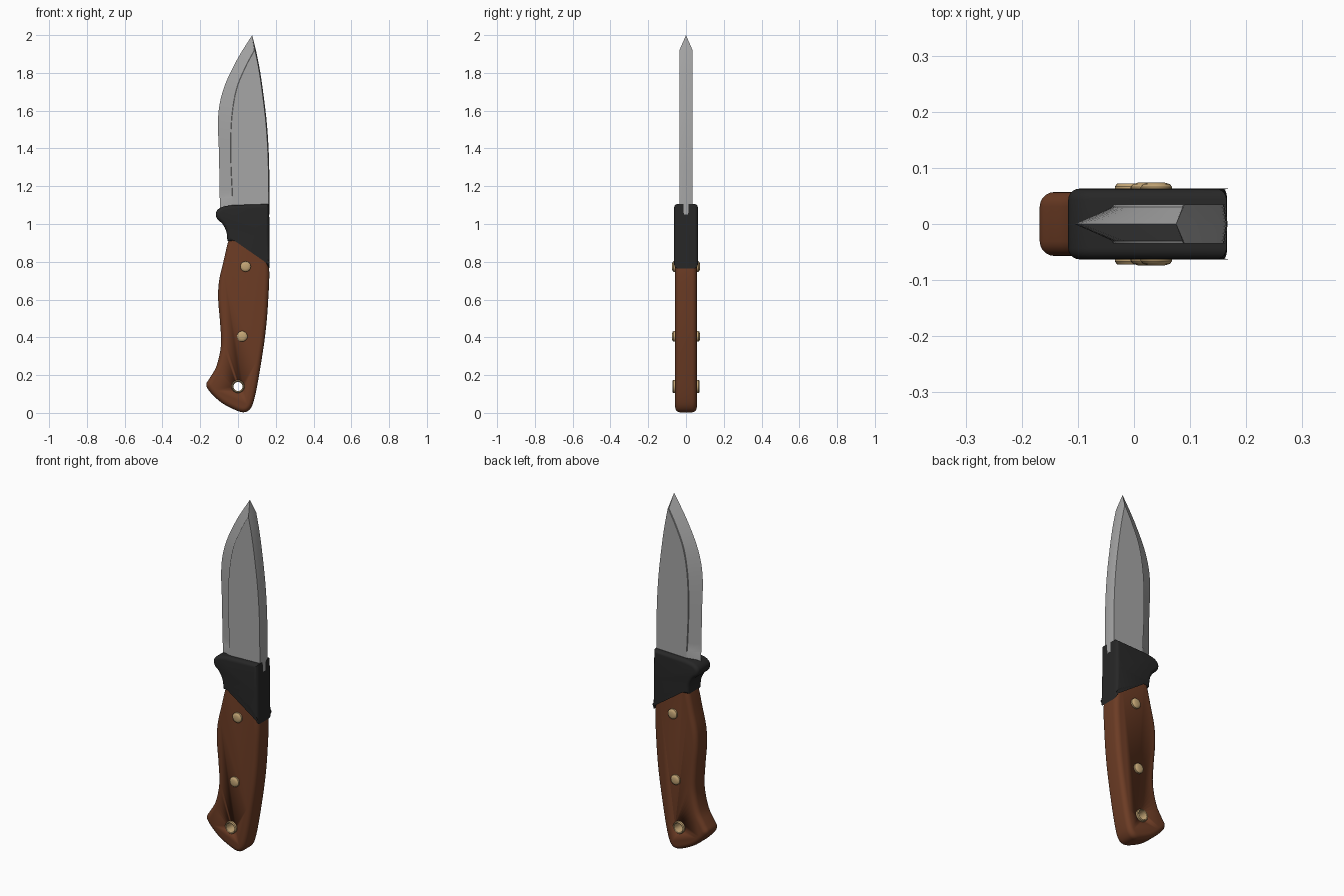
import bpy, bmesh, math
from mathutils import Vector

cube = bpy.data.objects.get("Cube")
if cube:
    bpy.data.objects.remove(cube, do_unlink=True)


def material(name, rgb, rough=0.5):
    m = bpy.data.materials.new(name)
    m.use_nodes = True
    m.diffuse_color = (*rgb, 1)
    bsdf = m.node_tree.nodes["Principled BSDF"]
    bsdf.inputs["Base Color"].default_value = (*rgb, 1)
    bsdf.inputs["Roughness"].default_value = rough
    return m


STEEL = material("steel grey", (0.38, 0.38, 0.38), 0.4)
BLACK = material("guard black", (0.02, 0.02, 0.02))
WOOD = material("wood brown", (0.15, 0.045, 0.018))
BRASS = material("brass", (0.55, 0.38, 0.18), 0.4)


def finish(name, bm, mat, angle=35):
    bmesh.ops.recalc_face_normals(bm, faces=bm.faces)
    me = bpy.data.meshes.new(name)
    bm.to_mesh(me)
    bm.free()
    me.materials.append(mat)
    ob = bpy.data.objects.new(name, me)
    bpy.context.collection.objects.link(ob)
    bpy.ops.object.select_all(action='DESELECT')
    bpy.context.view_layer.objects.active = ob
    ob.select_set(True)
    bpy.ops.object.shade_smooth_by_angle(angle=math.radians(angle))
    return ob


def smooth_path(pts, steps):
    """Open Catmull-Rom curve through 2D points."""
    p = [Vector(q) for q in pts]
    p = [2 * p[0] - p[1]] + p + [2 * p[-1] - p[-2]]
    out = []
    for a, b, c, d in zip(p, p[1:], p[2:], p[3:]):
        for i in range(steps):
            t = i / steps
            out.append(0.5 * (2 * b + (c - a) * t + (2 * a - 5 * b + 4 * c - d) * t * t
                              + (3 * b - a - 3 * c + d) * t ** 3))
    return out + [p[-2]]


def inset(loop, dist):
    """Mitred inward offset of a counter-clockwise closed loop."""
    out = []
    for i, p in enumerate(loop):
        e1 = (p - loop[i - 1]).normalized()
        e2 = (loop[(i + 1) % len(loop)] - p).normalized()
        n1, n2 = Vector((-e1.y, e1.x)), Vector((-e2.y, e2.x))
        out.append(p + (n1 + n2) * dist / max(1 + n1.dot(n2), 0.5))
    return out


def bridge(bm, rings, closed=False):
    pairs = list(zip(rings, rings[1:]))
    if closed:
        pairs.append((rings[-1], rings[0]))
    for a, b in pairs:
        n = len(a)
        for i in range(n):
            j = (i + 1) % n
            bm.faces.new((a[i], a[j], b[j], b[i]))


def rounded_slab(name, loop, half, radius, mat, steps=5):
    """Side profile given thickness in y, with rounded rims."""
    bm = bmesh.new()
    arcs = [i / steps * math.pi / 2 for i in range(steps + 1)]
    layers = [(radius * (1 - math.cos(a)), half - radius * (1 - math.sin(a))) for a in arcs]
    layers = [(d, -y) for d, y in reversed(layers)] + layers
    rings = [[bm.verts.new((p.x, y, p.y)) for p in inset(loop, d)] for d, y in layers]
    bridge(bm, rings)
    bm.faces.new(rings[0])
    bm.faces.new(rings[-1])
    return finish(name, bm, mat)


def turned(name, profile, x, z, mat, closed=False, sides=24):
    """Revolve (radius, y) pairs about a y axis through x, z."""
    bm = bmesh.new()
    rings = []
    for r, y in profile:
        rings.append([bm.verts.new((x + r * math.cos(i * math.tau / sides), y,
                                    z + r * math.sin(i * math.tau / sides)))
                      for i in range(sides)])
    bridge(bm, rings, closed)
    if not closed:
        bm.faces.new(rings[0])
        bm.faces.new(rings[-1])
    return finish(name, bm, mat)


# Blade: cutting edge, bevel line and spine, joined row by row
edge = smooth_path([(-.098, 1.14), (-.1, 1.35), (-.105, 1.57), (-.075, 1.72),
                    (-.005, 1.87), (.075, 2.0)], 5)
grind = smooth_path([(-.028, 1.14), (-.037, 1.35), (-.033, 1.55), (-.008, 1.71),
                     (.04, 1.83), (.088, 1.92)], 5)
spine = smooth_path([(.162, 1.14), (.159, 1.35), (.148, 1.53), (.128, 1.7),
                     (.11, 1.82), (.09, 1.92)], 5)
HALF = 0.035
bm = bmesh.new()


def blade_ring(e, g, s, step):
    side = [(g.x - step * 0.4, HALF - step, g.y), (g.x, HALF, g.y), (s.x, HALF, s.y)]
    pts = [(e.x, 0, e.y)] + [(x, -y, z) for x, y, z in side]
    pts += [(s.x + 0.005, 0, s.y)] + side[::-1]
    return [bm.verts.new(p) for p in pts]


rings = []
for z in (1.05, 1.137):     # unsharpened heel
    rings.append(blade_ring(Vector((-.095, z)), Vector((-.028, z)), Vector((.162, z)), 0.001))
rings += [blade_ring(e, g, s, 0.005) for e, g, s in zip(edge, grind, spine)]
bridge(bm, rings)
bm.faces.new(rings[0])
top = rings[-1]
for k in range(1, len(top) - 1):
    bm.faces.new((top[0], top[k], top[k + 1]))
finish("blade", bm, STEEL, 20)

# Guard: flat top, finger hook and sloped lower border
hook = smooth_path([(-.03, 1.1), (-.085, 1.09), (-.115, 1.065), (-.112, 1.03),
                    (-.082, 1.0), (-.062, .96), (-.056, .91)], 4)
border = smooth_path([(-.056, .91), (0, .9), (.06, .875), (.11, .84), (.166, .765)], 4)
guard = hook + border[1:] + [Vector((.166, .95)), Vector((.165, 1.106))]
rounded_slab("guard", guard, 0.063, 0.02, BLACK)

# Handle: curved belly, flared butt and long straight back
outline = smooth_path([(-.03, .98), (-.054, .9), (-.075, .81), (-.1, .7), (-.105, .6),
                       (-.095, .48), (-.09, .36), (-.113, .25), (-.148, .187),
                       (-.168, .15), (-.15, .113), (-.09, .056), (-.02, .018),
                       (.03, .003), (.065, .022), (.088, .08), (.115, .22),
                       (.145, .42), (.16, .6), (.164, .78), (.13, .92)], 4)
handle = rounded_slab("handle", outline, 0.057, 0.026, WOOD)

# Lanyard hole through the handle
LX, LZ = 0.0, 0.14
cutter = turned("hole_cutter", [(0.029, -.2), (0.029, .2)], LX, LZ, WOOD)
cutter.hide_render = True
mod = handle.modifiers.new("lanyard_hole", 'BOOLEAN')
mod.operation = 'DIFFERENCE'
mod.solver = 'EXACT'
mod.object = cutter
bpy.context.view_layer.objects.active = handle
bpy.ops.object.modifier_apply(modifier=mod.name)
bpy.data.objects.remove(cutter, do_unlink=True)

# Brass lanyard tube and rivets
wall = [(.024, .06), (.026, .069), (.03, .072), (.034, .067), (.035, .05)]
turned("lanyard_tube", wall + [(r, -y) for r, y in reversed(wall)], LX, LZ, BRASS, True)
head = [(.028, .05), (.028, .066), (.024, .071), (.014, .074)]
for name, x, z in (("upper_rivet", .04, .775), ("lower_rivet", .022, .405)):
    turned(name, [(r, -y) for r, y in reversed(head)] + head, x, z, BRASS)
